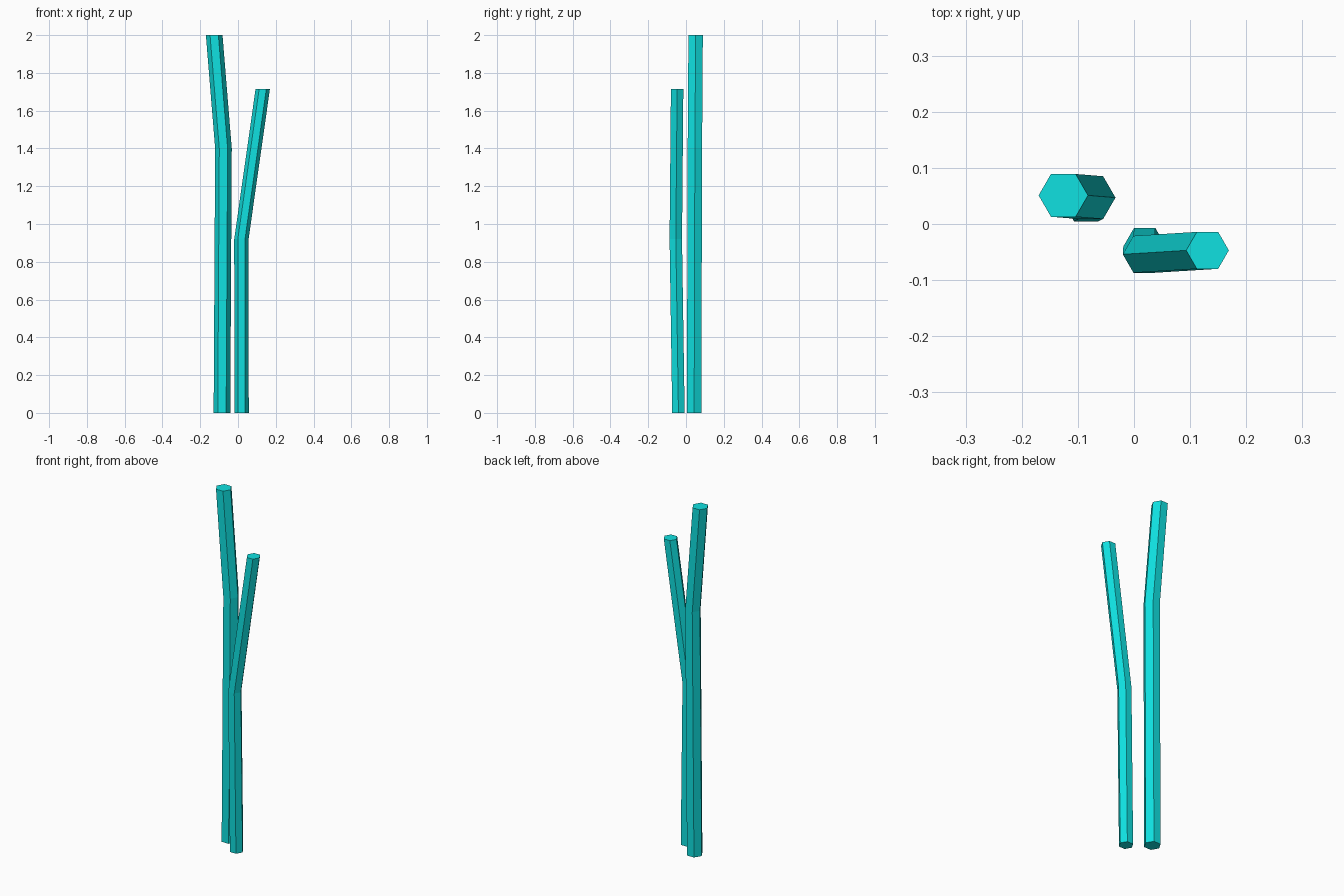
import bpy
import bmesh
from math import cos, sin, tau

default_cube = bpy.data.objects.get("Cube")
if default_cube:
    bpy.data.objects.remove(default_cube, do_unlink=True)

SIDES = 6

# Single flat turquoise colour
turquoise = bpy.data.materials.new("turquoise")
turquoise.use_nodes = True
colour = (0.005, 0.75, 0.75, 1)
turquoise.diffuse_color = colour
turquoise.node_tree.nodes["Principled BSDF"].inputs["Base Color"].default_value = colour


def bent_stalk(name, radius, path):
    """Hexagonal stalk lofted through horizontal rings, closed at both ends."""
    bm = bmesh.new()
    rings = []
    for x, y, z in path:
        rings.append([bm.verts.new((x + radius * cos(tau * i / SIDES),
                                    y + radius * sin(tau * i / SIDES), z))
                      for i in range(SIDES)])
    for low, high in zip(rings, rings[1:]):
        for i in range(SIDES):
            j = (i + 1) % SIDES
            bm.faces.new((low[i], low[j], high[j], high[i]))
    bm.faces.new(rings[0][::-1])
    bm.faces.new(rings[-1])
    mesh = bpy.data.meshes.new(name)
    bm.to_mesh(mesh)
    bm.free()
    mesh.materials.append(turquoise)
    stalk = bpy.data.objects.new(name, mesh)
    bpy.context.collection.objects.link(stalk)
    return stalk


# Tall stalk leans right, short stalk leans left
bent_stalk("tall_stalk", 0.044,
           [(-0.085, 0.043, 0), (-0.077, 0.047, 1.4), (-0.126, 0.051, 2)])
bent_stalk("short_stalk", 0.038,
           [(0.019, -0.040, 0), (0.018, -0.054, 0.92), (0.131, -0.047, 1.715)])
